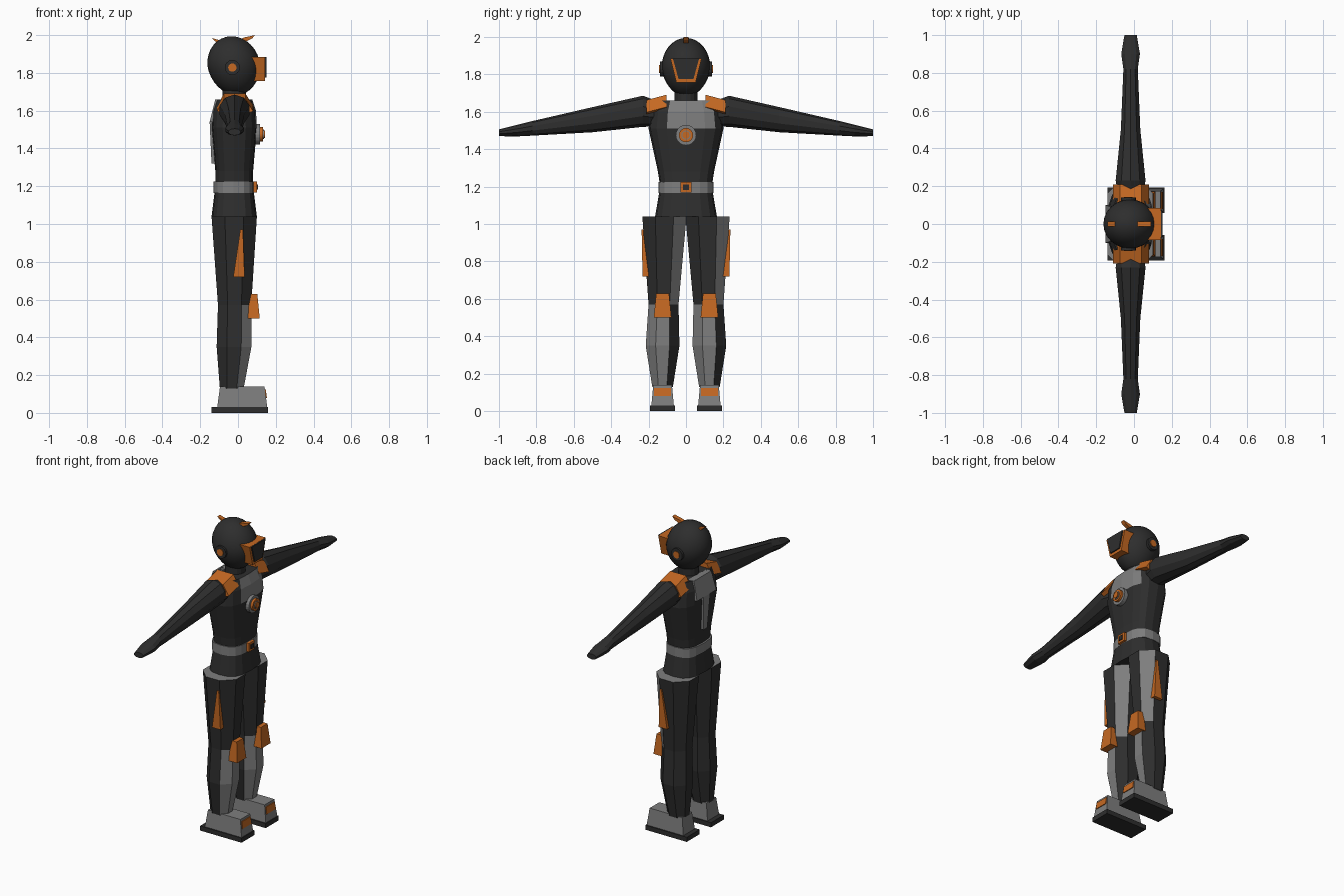
import bpy, bmesh, math
from mathutils import Matrix, Vector

if "Cube" in bpy.data.objects:
    bpy.data.objects.remove(bpy.data.objects["Cube"])


def material(name, rgb):
    m = bpy.data.materials.new(name)
    m.use_nodes = True
    m.diffuse_color = (*rgb, 1)
    m.node_tree.nodes["Principled BSDF"].inputs["Base Color"].default_value = (*rgb, 1)
    return m


BLACK = material("suit_black", (0.027, 0.027, 0.027))
GREY = material("panel_grey", (0.21, 0.21, 0.21))
ORANGE = material("accent_orange", (0.56, 0.14, 0.016))


def finish(name, bm, mats, rule=None, smooth=False):
    """Turn a bmesh into an object; rule(face) picks a material slot."""
    bmesh.ops.recalc_face_normals(bm, faces=bm.faces)
    bm.normal_update()
    if rule:
        for f in bm.faces:
            f.material_index = rule(f)
    me = bpy.data.meshes.new(name)
    bm.to_mesh(me)
    bm.free()
    for m in mats:
        me.materials.append(m)
    ob = bpy.data.objects.new(name, me)
    bpy.context.collection.objects.link(ob)
    if smooth:
        bpy.ops.object.select_all(action="DESELECT")
        ob.select_set(True)
        bpy.context.view_layer.objects.active = ob
        bpy.ops.object.shade_smooth_by_angle(angle=math.radians(35))
    return ob


def bridge(bm, rings):
    """Skin a list of point rings and cap both ends."""
    loops = [[bm.verts.new(p) for p in r] for r in rings]
    n = len(loops[0])
    for a, b in zip(loops, loops[1:]):
        for i in range(n):
            j = (i + 1) % n
            bm.faces.new((a[i], a[j], b[j], b[i]))
    bm.faces.new(loops[0])
    bm.faces.new(loops[-1])


def skin(name, rings, mats, rule=None, smooth=False):
    bm = bmesh.new()
    bridge(bm, rings)
    return finish(name, bm, mats, rule, smooth)


def oval(cx, cy, rx, ry, n, phase=0.0, power=1.0):
    pts = []
    for i in range(n):
        a = math.tau * (i + phase) / n
        c, s = math.cos(a), math.sin(a)
        pts.append((cx + rx * math.copysign(abs(c) ** power, c),
                    cy + ry * math.copysign(abs(s) ** power, s)))
    return pts


def block(name, mat, z0, z1, low, high):
    """Tapered box: low and high are (x0, x1, y0, y1)."""
    rings = [[(a, c, z), (b, c, z), (b, d, z), (a, d, z)]
             for z, (a, b, c, d) in ((z0, low), (z1, high))]
    return skin(name, rings, [mat])


def disc(name, mat, centre, radius, depth, axis, n=16):
    bm = bmesh.new()
    turn = Vector((0, 0, 1)).rotation_difference(Vector(axis)).to_matrix().to_4x4()
    bmesh.ops.create_cone(bm, cap_ends=True, segments=n, radius1=radius, radius2=radius,
                          depth=depth, matrix=Matrix.Translation(centre) @ turn)
    return finish(name, bm, [mat])


# Torso with grey chest faces
TORSO = [(1.04, .12, .165), (1.2, .1, .138), (1.28, .1, .15),
         (1.51, .12, .2), (1.6, .115, .19), (1.66, .095, .165)]


def chest(f):
    c = f.calc_center_median()
    return int(c.x > .02 and -.08 < c.y < .15 and 1.51 < c.z < 1.655)


skin("torso", [[(x, y, z) for x, y in oval(-.02, 0, rx, ry, 16, 0, .7)]
               for z, rx, ry in TORSO], [BLACK, GREY], chest)

# Back panel in a T shape
block("back_panel", GREY, 1.54, 1.66, (-.15, -.1, -.1, .1), (-.12, -.08, -.09, .09))
block("back_spine", GREY, 1.32, 1.54, (-.14, -.1, -.02, .02), (-.15, -.1, -.035, .035))

# Belt and buckle
skin("belt", [[(x, y, z) for x, y in oval(-.023, 0, .108, .147, 16, 0, .7)]
              for z in (1.165, 1.225)], [GREY])
block("buckle_frame", ORANGE, 1.168, 1.224, (.07, .1, -.03, .03), (.07, .1, -.03, .03))
block("buckle_centre", BLACK, 1.182, 1.21, (.09, .105, -.015, .015), (.09, .105, -.015, .015))

# Chest emblem of stacked discs
for part, mat, x, r in (("base", GREY, .105, .055), ("ring", ORANGE, .12, .038),
                        ("groove", GREY, .124, .025), ("core", ORANGE, .13, .02)):
    disc("chest_emblem_" + part, mat, (x, 0, 1.475), r, .025, (1, 0, 0), 20)

# Neck and egg-shaped head
disc("neck", BLACK, (-.02, 0, 1.68), .062, .1, (0, 0, 1))
bm = bmesh.new()
bmesh.ops.create_uvsphere(bm, u_segments=24, v_segments=16, radius=1)
for v in bm.verts:
    low = max(0, -v.co.z)
    squeeze = 1 - .08 * low
    v.co = Vector((-.022 + v.co.x * .14 * squeeze - .012 * v.co.z,
                   v.co.y * .13 * squeeze, 1.838 + v.co.z * .156))
finish("head", bm, [BLACK], smooth=True)


# Visor: orange frame with a dark face plate
def visor_part(name, mat, x0, x1, z0, z1, half0, half1):
    rings = [[(x, -half0, z0), (x, half0, z0), (x, half1, z1), (x, -half1, z1)]
             for x in (x0, x1)]
    skin(name, rings, [mat])


visor_part("visor_frame", ORANGE, .06, .142, 1.757, 1.885, .052, .084)
visor_part("visor_glass", BLACK, .12, .15, 1.775, 1.884, .04, .07)

# Head fins
FRONT_FIN = [(.0, 1.975), (.035, 1.988), (.09, 2.0), (.075, 1.982), (.03, 1.96)]
BACK_FIN = [(-.14, 1.985), (-.095, 1.972), (-.09, 1.95), (-.125, 1.97)]
for name, prof in (("front_fin", FRONT_FIN), ("back_fin", BACK_FIN)):
    skin(name, [[(x, y, z) for x, z in prof] for y in (-.014, .014)], [ORANGE])

ARM = [(.13, 1.59, .06, .06), (.19, 1.595, .076, .075), (.23, 1.602, .083, .083),
       (.5, 1.557, .054, .067), (.82, 1.511, .04, .039), (.9, 1.499, .052, .031),
       (1.0, 1.487, .034, .018)]
LEG = [(1.04, -.02, .115, .12, .118), (.57, -.018, .12, .088, .08),
       (.35, -.021, .125, .092, .09), (.13, -.033, .125, .063, .055)]
PAD = [(-.11, 1.625), (-.075, 1.69), (.04, 1.69), (.08, 1.625),
       (.055, 1.615), (.03, 1.66), (-.065, 1.66), (-.085, 1.615)]


def leg_colour(f):
    """Grey hip cap, one thigh panel and two shin panels."""
    n, z = f.normal, f.calc_center_median().z
    if n.z > .9:
        return 1
    angle = round(math.degrees(math.atan2(n.y, n.x)) / 45)
    return int(angle == 1 if z > .57 else angle in (0, -1))


for side, s in (("left", 1), ("right", -1)):
    # Arm tapering to the hand
    skin(side + "_arm", [[(x, s * y, z) for x, z in oval(-.018, zc, rx, rz, 10, .5)]
                         for y, zc, rx, rz in ARM], [BLACK])

    # Shoulder pad arched over the shoulder
    skin(side + "_shoulder_pad",
         [[(x, s * y, z - drop) for x, z in PAD] for y, drop in ((.105, 0), (.21, .028))],
         [ORANGE])

    # Ear discs
    disc(side + "_ear", BLACK, (-.03, s * .125, 1.828), .04, .028, (0, s, 0))
    disc(side + "_ear_cap", ORANGE, (-.03, s * .132, 1.828), .022, .024, (0, s, 0))

    # Octagonal leg
    k = 1 / math.cos(math.pi / 8)
    skin(side + "_leg", [[(x, y, z) for x, y in oval(xc, s * yc, rx * k, ry * k, 8, .5)]
                         for z, xc, yc, rx, ry in LEG], [BLACK, GREY], leg_colour)

    # Thigh wedge
    block(side + "_thigh_wedge", ORANGE, .72, .97,
          (-.025, .035, s * .18, s * .232), (.012, .026, s * .2, s * .237))

    # Knee pad
    c = s * .125
    block(side + "_knee_pad", ORANGE, .5, .63,
          (.04, .115, c - .047, c + .047), (.04, .102, c - .034, c + .034))

    # Shoe: sole, upper and toe plate
    sole = (-.14, .16, c - .067, c + .067)
    block(side + "_sole", BLACK, 0, .03, sole, sole)
    block(side + "_shoe", GREY, .03, .14,
          (-.11, .155, c - .06, c + .06), (-.095, .14, c - .05, c + .05))
    block(side + "_toe_plate", ORANGE, .08, .125,
          (.144, .153, c - .045, c + .045), (.138, .147, c - .045, c + .045))
